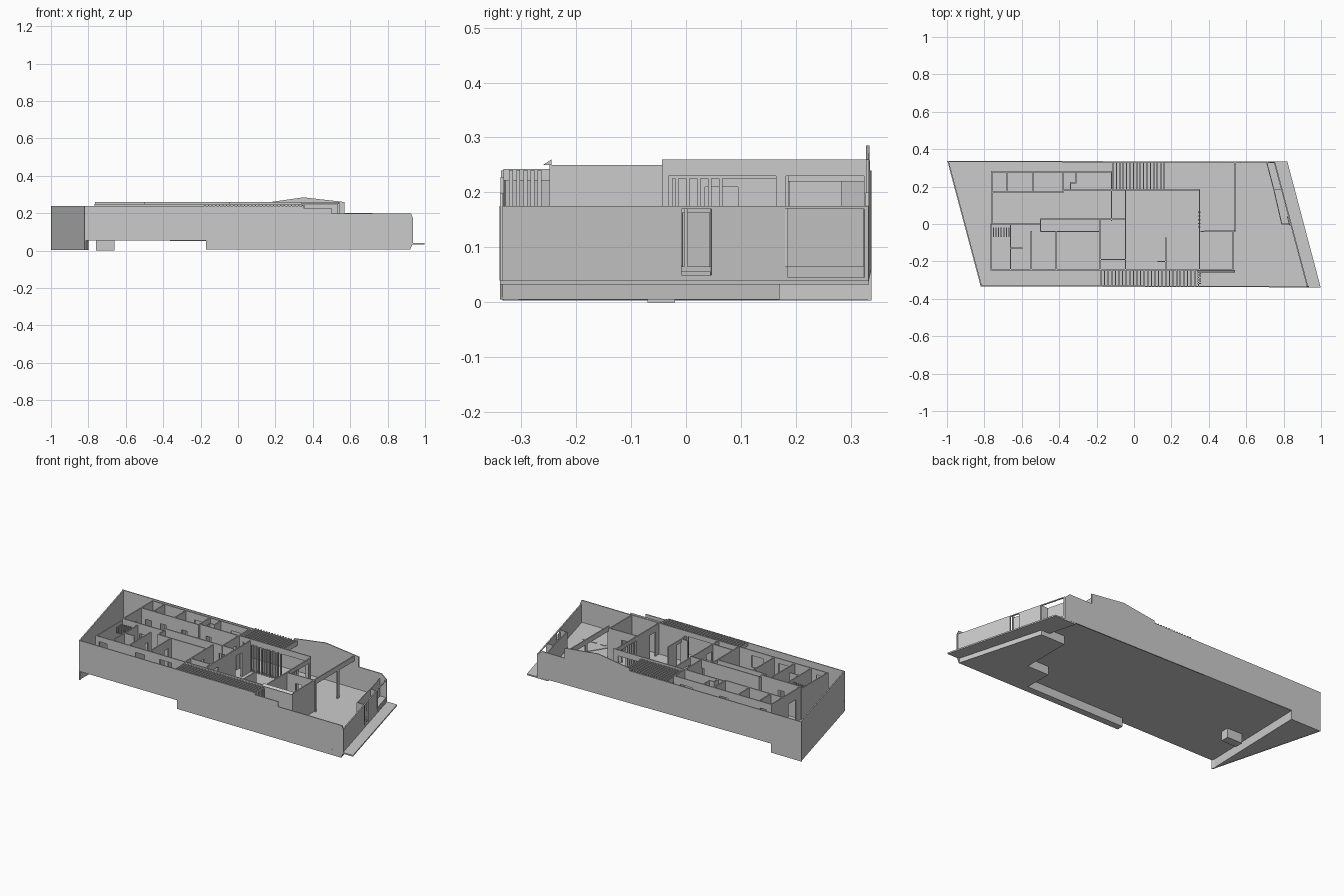
import bpy
import bmesh
from mathutils import Vector

FLOOR = 0.065


def extrude(name, loop, offset):
    """Solid from a planar loop swept along an offset."""
    n = len(loop)
    o = Vector(offset)
    verts = [Vector(p) for p in loop] + [Vector(p) + o for p in loop]
    faces = [tuple(range(n))[::-1], tuple(range(n, 2 * n))]
    faces += [(i, (i + 1) % n, n + (i + 1) % n, n + i) for i in range(n)]
    me = bpy.data.meshes.new(name)
    me.from_pydata(verts, [], faces)
    bm = bmesh.new()
    bm.from_mesh(me)
    bmesh.ops.recalc_face_normals(bm, faces=bm.faces)
    bm.to_mesh(me)
    bm.free()
    ob = bpy.data.objects.new(name, me)
    bpy.context.collection.objects.link(ob)
    return ob


def prism(name, pts, z0, z1):
    return extrude(name, [(x, y, z0) for x, y in pts], (0, 0, z1 - z0))


def box(name, x0, x1, y0, y1, z0, z1):
    return prism(name, [(x0, y0), (x1, y0), (x1, y1), (x0, y1)], z0, z1)


def wall(name, x0, y0, x1, y1, z0=FLOOR, z1=0.25, t=0.007, holes=()):
    """Straight wall; holes are (from, to, bottom, top) measured along it."""
    a, d = Vector((x0, y0)), Vector((x1 - x0, y1 - y0))
    length = d.length
    d.normalize()
    side = Vector((-d.y, d.x)) * t / 2

    def piece(s, e, lo, hi):
        if e - s > 1e-4 and hi - lo > 1e-4:
            p, q = a + d * s, a + d * e
            prism(name, [p - side, q - side, q + side, p + side], lo, hi)

    pos = -t / 2
    for s, e, lo, hi in sorted(holes):
        piece(pos, s, z0, z1)
        piece(s, e, z0, lo)
        piece(s, e, hi, z1)
        pos = e
    piece(pos, length + t / 2, z0, z1)


# Ground slabs and foundation
prism("floor_slab", [(-0.995, 0.335), (0.75, 0.33), (0.925, -0.333), (-0.82, -0.333)], 0.055, FLOOR)
prism("pavement", [(0.68, 0.333), (0.82, 0.333), (0.998, -0.339), (0.86, -0.339)], 0.032, 0.04)
prism("foundation", [(0.48, -0.335), (0.92, -0.335), (0.78, 0.17), (0.62, 0.17),
                     (0.62, -0.13), (0.48, -0.13)], 0.005, 0.055)
box("front_footing", -0.17, 0.48, -0.334, -0.296, 0.005, 0.055)
prism("corner_foundation", [(-0.997, 0.334), (-0.8, 0.334), (-0.818, -0.332)], 0.004, 0.056)
box("drain_pit", -0.76, -0.66, -0.07, -0.02, 0, 0.06)
prism("yard_ramp", [(0.5, -0.33), (0.92, -0.33), (0.79, 0.04), (0.74, 0.05)], FLOOR, 0.068)
for i in range(4):
    box("paving_strip", 0.58 + i * 0.06, 0.61 + i * 0.06, -0.16, -0.15, FLOOR, FLOOR + 0.006)

# Boundary walls with stepped profiles, slightly skewed in plan
front = [(-0.82, 0.06), (-0.17, 0.06), (-0.17, 0.005), (0.92, 0.005), (0.935, 0.04), (0.935, 0.175),
         (0.925, 0.198), (0.5, 0.198), (0.5, 0.228), (0.35, 0.228), (0.35, 0.24), (-0.82, 0.24)]
extrude("front_boundary_wall", [(x, -0.336 - 0.003 * x, z) for x, z in front], (0, 0.006, 0))
back = [(-1, 0.003), (-0.8, 0.003), (-0.8, 0.058), (0.75, 0.04), (0.75, 0.175), (0.72, 0.2), (0.57, 0.2),
        (0.57, 0.26), (0.35, 0.285), (0.14, 0.255), (0.14, 0.24), (-1, 0.24)]
extrude("back_boundary_wall", [(x, 0.329 - 0.003 * x, z) for x, z in back], (0, 0.006, 0))
wall("left_boundary_wall", -0.993, 0.332, -0.817, -0.33, 0.003, 0.24)

# Street wall with door and garage openings, recessed panels behind
wall("street_wall", 0.928, -0.335, 0.752, 0.328, 0.04, 0.175,
     holes=[(0.337, 0.394, 0.05, 0.17), (0.538, 0.682, 0.045, 0.17)])
wall("gate_panel", 0.748, 0.183, 0.71, 0.328, 0.045, 0.17, 0.005)
prism("gate_threshold", [(0.748, 0.183), (0.79, 0.183), (0.752, 0.328), (0.71, 0.328)], 0.045, 0.055)
wall("inner_street_wall", 0.79, 0.0, 0.748, 0.183, FLOOR, 0.172, 0.005)
wall("recess_return", 0.79, 0.0, 0.835, 0.0, FLOOR, 0.172, 0.005)
wall("recess_return", 0.75, 0.183, 0.795, 0.183, FLOOR, 0.172, 0.005)
wall("entry_door", 0.832, -0.005, 0.819, 0.041, 0.055, 0.163, 0.004)

# Rear bedroom wing
H = 0.26
wall("bedroom_back_wall", -0.76, 0.28, -0.12, 0.28, z1=H,
     holes=[(0.03, 0.07, 0.17, 0.22), (0.28, 0.34, 0.12, 0.22), (0.52, 0.6, 0.12, 0.22)])
wall("wing_left_wall", -0.76, 0.0, -0.76, 0.28, z1=H, holes=[(0.05, 0.12, FLOOR, 0.2)])
wall("wing_right_wall", -0.12, 0.02, -0.12, 0.28, z1=H, holes=[(0.08, 0.13, FLOOR, 0.21)])
wall("bedroom_front_wall", -0.76, 0.17, -0.38, 0.17, z1=H,
     holes=[(0.03, 0.07, FLOOR, 0.2), (0.13, 0.17, FLOOR, 0.2), (0.27, 0.31, FLOOR, 0.2)])
wall("bedroom_front_wall", -0.38, 0.18, -0.12, 0.18, z1=H, holes=[(0.04, 0.08, FLOOR, 0.2)])
for x in (-0.68, -0.54, -0.38):
    wall("bedroom_partition", x, 0.175, x, 0.28, z1=H)
wall("closet_wall", -0.31, 0.22, -0.31, 0.28, z1=H)
wall("closet_wall", -0.34, 0.22, -0.31, 0.22, z1=H)
wall("closet_wall", -0.34, 0.18, -0.34, 0.22, z1=H)

# Front bedroom wing
wall("hall_wall", -0.76, 0.0, -0.5, 0.0, z1=H, holes=[(0.11, 0.15, FLOOR, 0.2)])
wall("hall_wall", -0.5, 0.025, -0.05, 0.025, z1=H, holes=[(0.36, 0.41, FLOOR, 0.21)])
wall("wardrobe_back", -0.5, -0.04, -0.18, -0.04, z1=0.25)
wall("wardrobe_side", -0.5, -0.04, -0.5, 0.025, z1=0.25)
wall("front_left_wall", -0.765, -0.245, -0.765, 0.0)
wall("front_house_wall", -0.765, -0.245, 0.53, -0.245,
     holes=[(0.02, 0.07, 0.19, 0.22), (0.26, 0.32, 0.15, 0.22), (0.42, 0.5, 0.15, 0.22),
            (0.76, 0.92, FLOOR, 0.22)])
for x, top in ((-0.66, -0.01), (-0.55, -0.04), (-0.415, -0.04), (-0.18, 0.025)):
    wall("room_partition", x, -0.245, x, top, holes=[(0.14, 0.175, FLOOR, 0.2)])
wall("shower_wall", -0.66, -0.13, -0.6, -0.13)
for i in range(7):
    x = -0.755 + i * 0.014
    box("louvre_slat", x, x + 0.006, -0.07, -0.02, 0.2, 0.235)
    box("louvre_screen_bar", x, x + 0.005, -0.025, -0.02, FLOOR, 0.235)

# Living area
wall("living_left_wall", -0.045, -0.245, -0.045, 0.18,
     holes=[(0.07, 0.12, FLOOR, 0.21), (0.28, 0.34, FLOOR, 0.21)])
wall("utility_wall", -0.18, -0.19, -0.045, -0.19, holes=[(0.02, 0.06, FLOOR, 0.2)])
wall("living_back_wall", -0.12, 0.183, 0.35, 0.183, z1=H, holes=[(0.02, 0.44, FLOOR, 0.225)])
wall("living_right_wall", 0.35, -0.245, 0.35, 0.183,
     holes=[(0.04, 0.09, FLOOR, 0.21), (0.22, 0.41, FLOOR, 0.225)])
wall("kitchen_wall", 0.17, -0.245, 0.17, -0.075, z1=0.22, holes=[(0.05, 0.09, FLOOR, 0.2)])
wall("kitchen_wall", 0.13, -0.2, 0.17, -0.2, z1=0.22)
for i in range(15):
    x = -0.1 + i * 0.018
    box("glazing_bar", x, x + 0.007, 0.178, 0.188, FLOOR, 0.23)
for i in range(5):
    y = -0.02 + i * 0.02
    box("screen_bar", 0.342, 0.356, y, y + 0.006, FLOOR, 0.23)

# Street facade of the house, terrace frame
wall("terrace_frame", 0.54, -0.04, 0.54, 0.328, z1=H,
     holes=[(0.006, 0.204, FLOOR, 0.23), (0.222, 0.364, FLOOR, 0.23)])
wall("service_right_wall", 0.53, -0.245, 0.53, -0.04)
wall("service_back_wall", 0.36, -0.04, 0.54, -0.035, holes=[(0.05, 0.09, FLOOR, 0.2)])

# Pergolas and side gate
for i in range(16):
    x = -0.115 + i * 0.0182
    box("rear_pergola_beam", x, x + 0.006, 0.185, 0.33, 0.22, 0.25)
for i in range(28):
    x = -0.18 + i * 0.0193
    box("front_pergola_beam", x, x + 0.006, -0.332, -0.245, 0.222, 0.243)
for i in range(5):
    y = -0.322 + i * 0.013
    box("side_gate_slat", 0.34, 0.358, y, y + 0.007, FLOOR, 0.241)
extrude("roof_spout", [(0.34, -0.26, 0.25), (0.34, -0.245, 0.25), (0.34, -0.245, 0.26)], (0.2, 0, 0))
